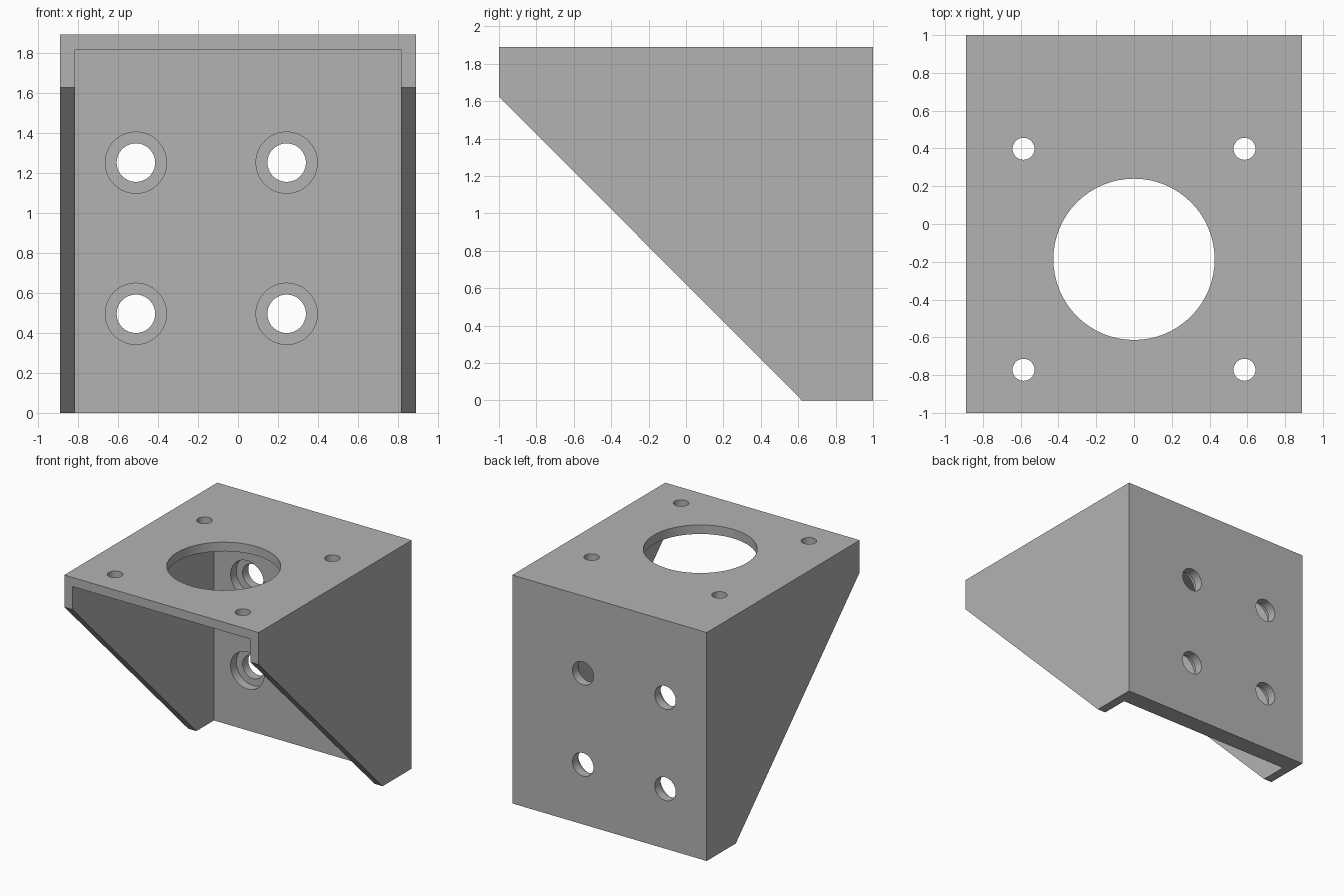
import bpy
import bmesh
from math import pi

if "Cube" in bpy.data.objects:
    bpy.data.objects.remove(bpy.data.objects["Cube"], do_unlink=True)

HALF_W, HEIGHT = 0.89, 1.89
WALL, BACK = 0.075, 0.15

grey = bpy.data.materials.new("plain grey")
grey.use_nodes = True
colour = (0.45, 0.45, 0.45, 1)
grey.diffuse_color = colour
grey.node_tree.nodes["Principled BSDF"].inputs["Base Color"].default_value = colour


def prism(name, profile, half_width):
    """Extrude a (y, z) profile along x."""
    bm = bmesh.new()
    face = bm.faces.new([bm.verts.new((-half_width, y, z)) for y, z in profile])
    ext = bmesh.ops.extrude_face_region(bm, geom=[face])
    moved = [v for v in ext["geom"] if isinstance(v, bmesh.types.BMVert)]
    bmesh.ops.translate(bm, verts=moved, vec=(2 * half_width, 0, 0))
    bmesh.ops.recalc_face_normals(bm, faces=bm.faces)
    mesh = bpy.data.meshes.new(name)
    bm.to_mesh(mesh)
    bm.free()
    obj = bpy.data.objects.new(name, mesh)
    bpy.context.collection.objects.link(obj)
    mesh.materials.append(grey)
    return obj


def drill(name, centre, radius, depth, tilt=0):
    bpy.ops.mesh.primitive_cylinder_add(vertices=64, radius=radius, depth=depth,
                                        location=centre, rotation=(tilt, 0, 0))
    obj = bpy.context.object
    obj.name = name
    obj.data.materials.append(grey)
    return obj


def cut(target, cutter):
    cutter.hide_render = True
    bpy.context.view_layer.objects.active = target
    mod = target.modifiers.new("cut", "BOOLEAN")
    mod.operation, mod.solver, mod.object = "DIFFERENCE", "EXACT", cutter
    bpy.ops.object.modifier_apply(modifier=mod.name)
    bpy.data.objects.remove(cutter, do_unlink=True)


# Bracket body with sloping side gussets
bracket = prism("mounting_bracket", [(1, 0), (1, HEIGHT), (-1, HEIGHT),
                                     (-1, 1.625), (0.62, 0)], HALF_W)

# Hollow between the gussets, under the top plate
inner_y, inner_z = 1 - BACK, HEIGHT - WALL
cut(bracket, prism("hollow", [(-1.2, -0.2), (inner_y, -0.2), (inner_y, inner_z),
                              (-1.2, inner_z)], HALF_W - WALL))

# Large opening and four screw holes in the top plate
cut(bracket, drill("opening", (0, -0.187, HEIGHT), 0.427, 0.4))
for x in (-0.585, 0.585):
    for y in (-0.772, 0.398):
        cut(bracket, drill("screw_hole", (x, y, HEIGHT), 0.058, 0.4))

# Counterbored bolt holes in the back plate
for x in (-0.51, 0.243):
    for z in (0.495, 1.25):
        cut(bracket, drill("bolt_hole", (x, 1, z), 0.096, 0.6, pi / 2))
        cut(bracket, drill("counterbore", (x, inner_y, z), 0.153, BACK, pi / 2))

# Smooth hole walls, sharp plate edges
bpy.ops.object.select_all(action="DESELECT")
bracket.select_set(True)
bpy.context.view_layer.objects.active = bracket
bpy.ops.object.shade_smooth_by_angle(angle=pi / 6)
